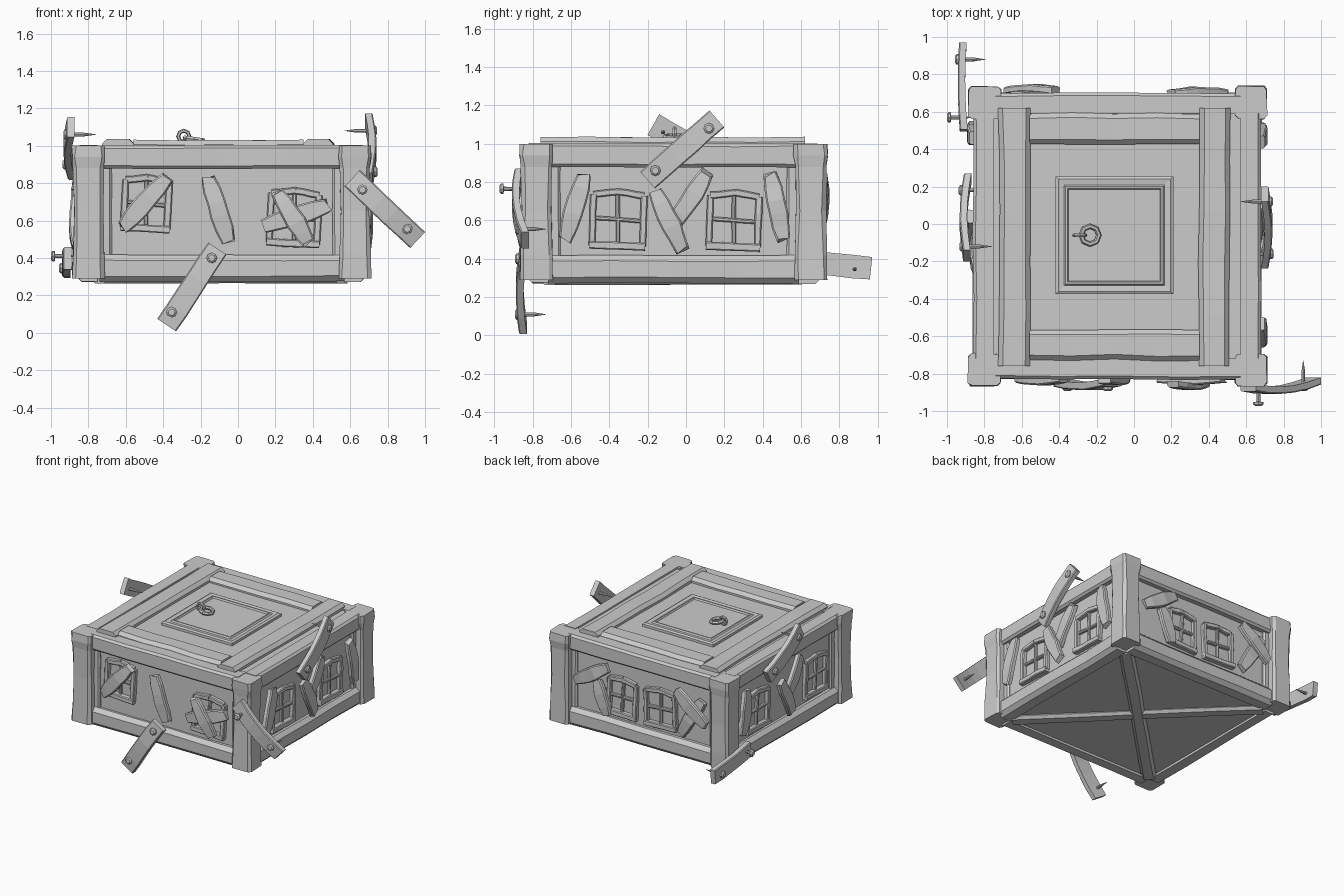
import bpy, bmesh, random
from math import sin, cos, pi, radians
from mathutils import Vector as V

if "Cube" in bpy.data.objects:
    bpy.data.objects.remove(bpy.data.objects["Cube"])

random.seed(4)
R = random.uniform


def finish(name, bm):
    bmesh.ops.recalc_face_normals(bm, faces=bm.faces)
    me = bpy.data.meshes.new(name)
    bm.to_mesh(me)
    bm.free()
    ob = bpy.data.objects.new(name, me)
    bpy.context.collection.objects.link(ob)
    return ob


def loft(bm, rings):
    """Skin a list of vertex rings and cap both ends."""
    rs = [[bm.verts.new(p) for p in r] for r in rings]
    k = len(rs[0])
    for a, b in zip(rs, rs[1:]):
        for i in range(k):
            bm.faces.new((a[i], a[(i + 1) % k], b[(i + 1) % k], b[i]))
    bm.faces.new(rs[0])
    bm.faces.new(rs[-1])


def beam(name, p0, p1, n, w, t, taper=1.0, bow=0.0, jit=0.05, ch=0.012, secs=5, rag=0.0):
    """Wonky chamfered timber from p0 to p1; thickness grows along n."""
    p0, p1, n = V(p0), V(p1), V(n)
    a = (p1 - p0).normalized()
    s = n.cross(a).normalized()
    rings = []
    for i in range(secs):
        f = i / (secs - 1)
        h = w / 2 * (taper + (1 - taper) * sin(pi * f) ** 0.7)
        c = p0.lerp(p1, f) + n * bow * sin(pi * f)
        l, r, top = h * (1 + R(-jit, jit)), h * (1 + R(-jit, jit)), t * (1 + R(-jit, jit))
        prof = [(-l, 0), (r, 0), (r, top - ch), (r - ch, top), (-l + ch, top), (-l, top - ch)]
        end = rag if i in (0, secs - 1) else 0
        rings.append([c + s * x + n * d + a * R(-end, end) for x, d in prof])
    bm = bmesh.new()
    loft(bm, rings)
    return finish(name, bm)


def box(name, lo, hi):
    bm = bmesh.new()
    loft(bm, [[(lo[0], lo[1], z), (hi[0], lo[1], z), (hi[0], hi[1], z), (lo[0], hi[1], z)]
              for z in (lo[2], hi[2])])
    return finish(name, bm)


# each wall: (u, height, distance outward) -> world point, plus outward normal
FACES = {
    'front': (lambda u, v, d: V((u, -.78 - d, v)), V((0, -1, 0))),
    'back': (lambda u, v, d: V((u, .65 + d, v)), V((0, 1, 0))),
    'right': (lambda u, v, d: V((.63 + d, u, v)), V((1, 0, 0))),
    'left': (lambda u, v, d: V((-.81 - d, u, v)), V((-1, 0, 0))),
}


def nail(name, head, n, length=.14):
    """Round head, then a shaft with a sharp tip; n points from tip to head."""
    head, n = V(head), V(n)
    x = n.orthogonal().normalized()
    y = n.cross(x)
    prof = [(.018, .012), (.028, .004), (.028, -.008), (.011, -.01), (.010, -length * .6), (.001, -length)]
    bm = bmesh.new()
    loft(bm, [[head + n * d + (x * cos(k * pi / 4) + y * sin(k * pi / 4)) * r for k in range(8)]
              for r, d in prof])
    finish(name, bm)


def window(face, u, v, w=.30, h=.30, tilt=0):
    P, n = FACES[face]
    t = radians(tilt)

    def q(x, y, d=-.01):
        return P(u + x * cos(t) - y * sin(t), v + x * sin(t) + y * cos(t), d)
    a, b = w / 2 - .018, h / 2 - .018
    bars = [((-a, -b), (-a, b), .036, .04), ((a, -b), (a, b), .036, .04),
            ((-a, b), (0, b + .018), .036, .04), ((0, b + .018), (a, b), .036, .04),
            ((-a - .015, -b), (a + .015, -b), .04, .05),
            ((.005, -b), (-.005, b), .022, .03), ((-a, .01), (a, .0), .022, .03)]
    for p0, p1, wd, th in bars:
        beam(face + "_window_bar", q(*p0), q(*p1), n, wd, th, jit=.1, ch=.006, secs=4)


def plank(face, a, b, d=.035, w=.105):
    P, n = FACES[face]
    beam(face + "_plank", P(*a, d), P(*b, d), n, w, .035, taper=.68, bow=.012,
         jit=.08, ch=.008, secs=6, rag=.014)


def nailed(face, a, b, d0, d1, bow, nails):
    P, n = FACES[face]
    beam(face + "_loose_board", P(*a, d0), P(*b, d1), n, .12, .04, bow=bow, jit=.04, ch=.006, secs=6)
    for u, v, d, ln in nails:
        nail(face + "_nail", P(u, v, d), n, ln)


# core walls, roof and floor
box("house_body", (-.81, -.78, .29), (.63, .65, .99))

# corner posts, waisted in the middle
for cx in (-.80, .625):
    for cy in (-.78, .65):
        bm = bmesh.new()
        rings = []
        for z, k in ((.29, .085), (.42, .083), (.65, .078), (.88, .08), (.94, .088), (1.0, .086)):
            c = .018
            oct8 = [(-k, -k + c), (-k + c, -k), (k - c, -k), (k, -k + c),
                    (k, k - c), (k - c, k), (-k + c, k), (-k, k - c)]
            rings.append([(cx + x + R(-.004, .004), cy + y + R(-.004, .004), z) for x, y in oct8])
        loft(bm, rings)
        finish("corner_post", bm)

# top, bottom rails and thin jambs on each wall
for face, (P, n) in FACES.items():
    lo, hi = (-.74, .57) if face in ('front', 'back') else (-.72, .59)
    beam(face + "_top_rail", P(lo, .94, -.06), P(hi, .94, -.06), n, .125, .11, jit=.04, ch=.016)
    beam(face + "_bottom_rail", P(lo, .345, -.06), P(hi, .345, -.06), n, .145, .11, jit=.05, ch=.03)
    for u in (lo + .035, hi - .035):
        beam(face + "_jamb", P(u, .38, -.01), P(u, .92, -.01), n, .06, .03)

# crossed timbers under the floor
for x0, x1 in ((-.74, .56), (.56, -.74)):
    beam("floor_brace", (x0, -.71, .30), (x1, .58, .30), (0, 0, -1), .11, .035, jit=.08, ch=.02, secs=7)

# roof boards
for x in (-.64, .43):
    beam("roof_side_board", (x, -.76, .98), (x, .62, .98), (0, 0, 1), .165, .055, jit=.07, ch=.025, secs=6)
for y in (-.645, .51):
    beam("roof_cross_board", (-.56, y, .98), (.35, y, .98), (0, 0, 1), .165, .05, jit=.07, ch=.025)

# roof hatch with sloped border, recessed line and ring pull
bm = bmesh.new()
rings = []
for k, z in ((.315, .98), (.315, 1.01), (.30, 1.018), (.268, 1.014), (.26, 1.024), (.25, 1.024), (.244, 1.012)):
    rings.append([(-.105 + x * k, -.06 + y * k, z) for x, y in ((-1, -1), (1, -1), (1, 1), (-1, 1))])
loft(bm, rings)
finish("roof_hatch", bm)
bpy.ops.mesh.primitive_torus_add(location=(-.235, -.06, 1.035), major_radius=.048, minor_radius=.014,
                                 major_segments=8, minor_segments=6, rotation=(0, radians(8), 0))
bpy.context.object.name = "hatch_ring"
bpy.ops.mesh.primitive_torus_add(location=(-.29, -.06, 1.05), major_radius=.03, minor_radius=.011,
                                 major_segments=8, minor_segments=6, rotation=(pi / 2, 0, 0))
bpy.context.object.name = "hatch_staple"

# windows
for args in (('front', -.49, .685, .27, .29, -3), ('front', .30, .61, .29, .30, -3),
             ('right', -.355, .60, .30, .30, -2), ('right', .25, .595, .29, .30, -2),
             ('left', .27, .60, .30, .30, 2), ('left', -.47, .60, .29, .30, 2),
             ('back', .10, .60, .27, .30, 2), ('back', -.24, .60, .29, .30, -2)):
    window(*args)

# boarding planks
for args in (('front', (-.38, .83), (-.62, .56)), ('front', (-.16, .83), (-.05, .49)),
             ('front', (.14, .57), (.48, .68)), ('front', (.21, .75), (.38, .48), .06),
             ('right', (-.53, .84), (-.63, .50)), ('right', (-.16, .75), (-.02, .45), .045),
             ('right', (.11, .85), (-.06, .58), .02), ('right', (.44, .84), (.51, .50)),
             ('left', (.46, .84), (.51, .50)), ('left', (.04, .75), (-.10, .45), .045),
             ('left', (-.24, .85), (-.07, .58), .02),
             ('back', (.49, .66), (.20, .83)), ('back', (.31, .70), (.22, .45), .02),
             ('back', (-.42, .82), (-.68, .60), .05), ('back', (-.63, .78), (-.44, .47), .025)):
    plank(*args)

# loose boards held by nails
nailed('front', (-.11, .45), (-.38, .04), .045, .05, .02, [(-.14, .40, .10, .1), (-.355, .11, .10, .15)])
nailed('front', (.61, .825), (.96, .495), .075, .04, .03, [(.665, .765, .18, .12), (.905, .555, .10, .15)])
nailed('right', (-.20, .81), (.16, 1.13), .05, .05, .02, [(-.16, .86, .105, .1), (.12, 1.08, .10, .16)])
nailed('left', (.24, .87), (-.17, 1.10), .06, .065, .02, [(.18, .90, .115, .1), (-.12, 1.06, .11, .16)])
nailed('left', (.50, .40), (.965, .35), .08, .085, .01, [(.57, .41, .178, .12), (.88, .345, .135, .15)])
